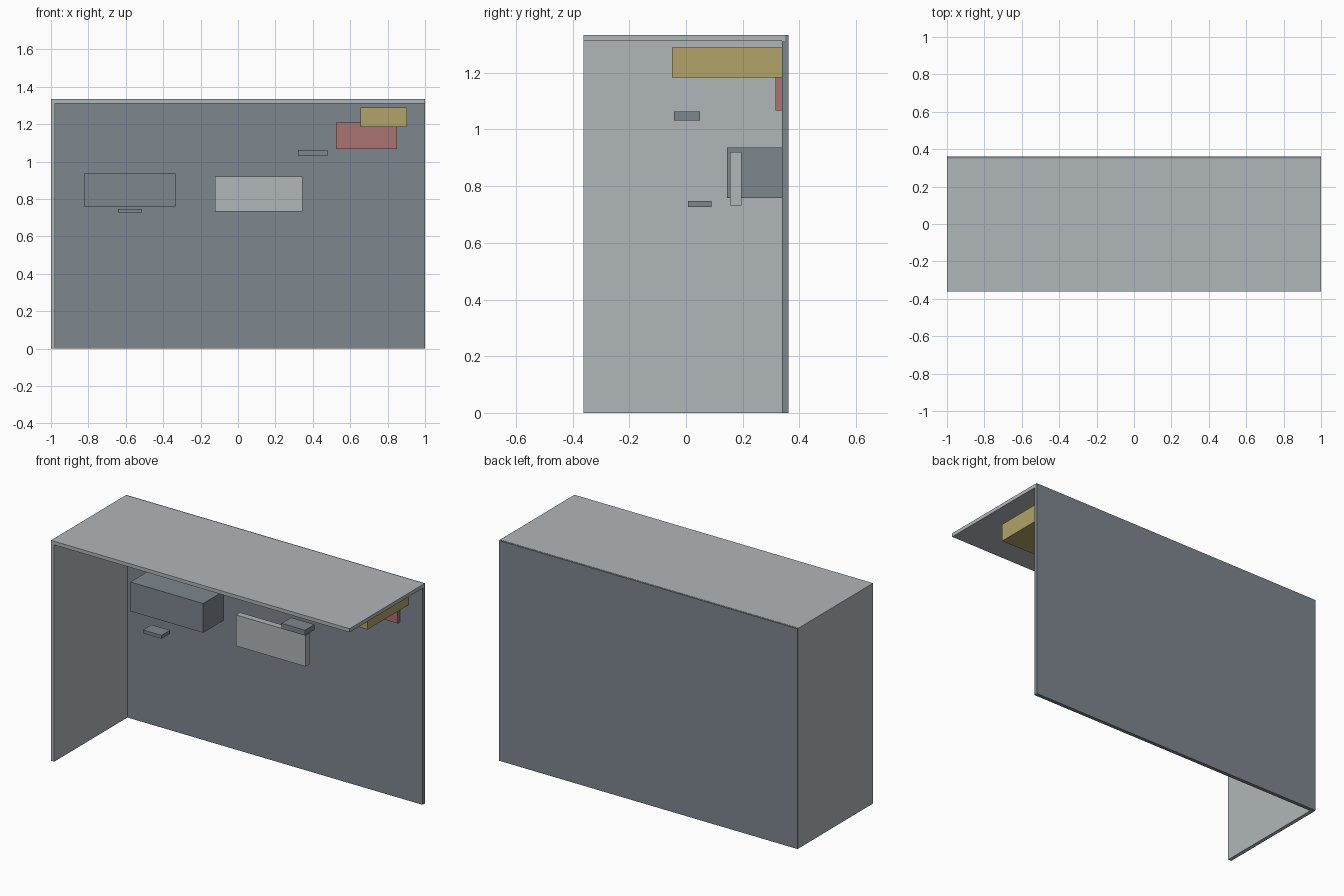
import bpy
import bmesh

if "Cube" in bpy.data.objects:
    bpy.data.objects.remove(bpy.data.objects["Cube"])


def linear(c):
    return c / 12.92 if c <= 0.04045 else ((c + 0.055) / 1.055) ** 2.4


def material(name, r, g, b):
    m = bpy.data.materials.new(name)
    m.diffuse_color = (*[linear(v / 255) for v in (r, g, b)], 1)
    m.use_nodes = True
    m.node_tree.nodes["Principled BSDF"].inputs["Base Color"].default_value = m.diffuse_color
    return m


light = material("light_grey", 176, 182, 184)
slate = material("slate_grey", 125, 134, 141)
red = material("dusty_red", 170, 115, 114)
yellow = material("mustard", 178, 163, 104)


def box(name, mat, xs, ys, zs):
    """Axis-aligned box from its min/max on each axis."""
    bm = bmesh.new()
    bmesh.ops.create_cube(bm, size=1)
    for v in bm.verts:
        v.co = [lim[0] if c < 0 else lim[1] for c, lim in zip(v.co, (xs, ys, zs))]
    me = bpy.data.meshes.new(name)
    bm.to_mesh(me)
    bm.free()
    me.materials.append(mat)
    ob = bpy.data.objects.new(name, me)
    bpy.context.collection.objects.link(ob)
    return ob


H, D, T = 1.334, 0.361, 0.022   # height, half depth, panel thickness
wall = D - T                    # inner face of the back panel

# Shell: back panel, left side and top, open at the front and right
box("back_panel", slate, (-0.999, 0.999), (wall, D), (0, H - 0.001))
box("left_panel", light, (-1, -1 + T), (-D, wall + T / 2), (0, H - T))
box("top_panel", light, (-1, 1), (-D, wall + T / 2), (H - T, H))

# Units fixed to the back wall
box("wall_cabinet", slate, (-0.823, -0.335), (0.145, wall), (0.759, 0.936))
box("red_wall_board", red, (0.524, 0.849), (0.315, wall), (1.067, 1.208))
box("yellow_shelf_box", yellow, (0.654, 0.903), (-0.05, wall), (1.184, 1.289))

# Free-hanging pieces
box("screen", light, (-0.123, 0.344), (0.156, 0.195), (0.732, 0.92))
box("small_tray_left", slate, (-0.642, -0.517), (0.007, 0.09), (0.727, 0.747))
box("small_tray_right", slate, (0.32, 0.478), (-0.042, 0.05), (1.031, 1.063))
